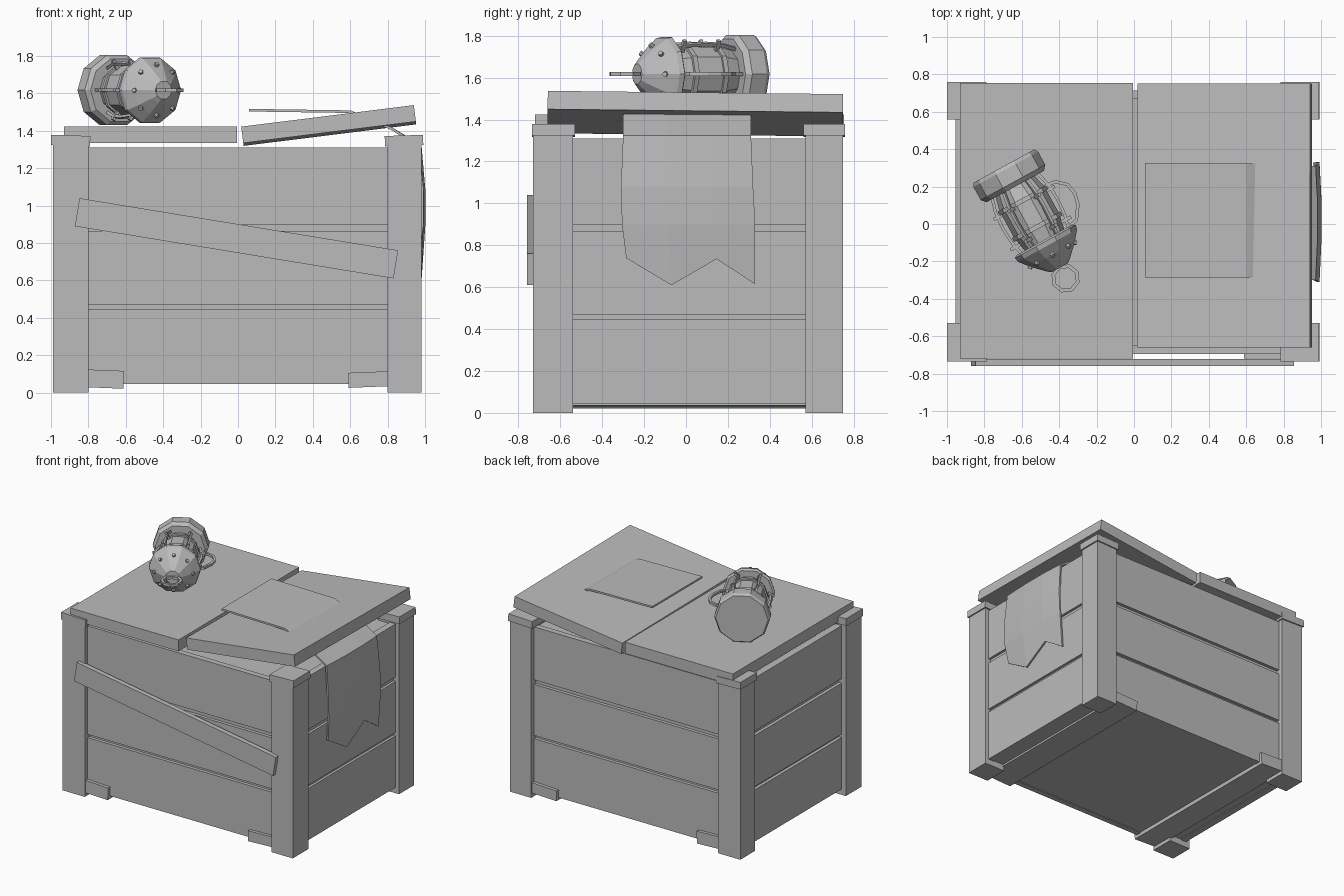
import bpy, bmesh, math
from mathutils import Matrix, Vector

if "Cube" in bpy.data.objects:
    bpy.data.objects.remove(bpy.data.objects["Cube"])

grey = bpy.data.materials.new("plain grey")
grey.diffuse_color = (0.5, 0.5, 0.5, 1)
grey.use_nodes = True
grey.node_tree.nodes["Principled BSDF"].inputs["Base Color"].default_value = grey.diffuse_color


def finish(name, bm):
    bmesh.ops.recalc_face_normals(bm, faces=bm.faces)
    me = bpy.data.meshes.new(name)
    bm.to_mesh(me)
    bm.free()
    me.materials.append(grey)
    ob = bpy.data.objects.new(name, me)
    bpy.context.collection.objects.link(ob)
    return ob


def box(name, x, y, z, rot=(0, 0, 0)):
    """Box from (min, max) ranges, turned about its own centre."""
    bm = bmesh.new()
    bmesh.ops.create_cube(bm, size=1)
    for v in bm.verts:
        v.co = [c * (r[1] - r[0]) for c, r in zip(v.co, (x, y, z))]
    ob = finish(name, bm)
    ob.location = [(r[0] + r[1]) / 2 for r in (x, y, z)]
    ob.rotation_euler = rot
    return ob


def lathe(name, profile, n, matrix):
    """Closed faceted solid from (height, radius) rings about local z."""
    bm = bmesh.new()
    rings = [[bm.verts.new((r * math.cos(2 * math.pi * k / n), r * math.sin(2 * math.pi * k / n), t))
              for k in range(n)] for t, r in profile]
    for a, b in zip(rings, rings[1:]):
        for k in range(n):
            bm.faces.new((a[k], a[(k + 1) % n], b[(k + 1) % n], b[k]))
    bm.faces.new(rings[0])
    bm.faces.new(rings[-1])
    ob = finish(name, bm)
    ob.matrix_world = matrix
    return ob


def rod(name, points, radius, matrix, closed=False):
    """Thin four-sided bar along a polyline."""
    bm = bmesh.new()
    pts = [Vector(p) for p in points]
    m, rings = len(pts), []
    normal = (pts[1] - pts[0]).cross(pts[2] - pts[1]).normalized()
    for i, p in enumerate(pts):
        nxt = pts[(i + 1) % m] if closed else pts[min(i + 1, m - 1)]
        prv = pts[(i - 1) % m] if closed else pts[max(i - 1, 0)]
        side = (nxt - prv).normalized().cross(normal)
        rings.append([bm.verts.new(p + radius * (side * a + normal * b))
                      for a, b in ((1, 1), (-1, 1), (-1, -1), (1, -1))])
    for i in range(m if closed else m - 1):
        a, b = rings[i], rings[(i + 1) % m]
        for k in range(4):
            bm.faces.new((a[k], a[(k + 1) % 4], b[(k + 1) % 4], b[k]))
    if not closed:
        bm.faces.new(rings[0])
        bm.faces.new(rings[-1])
    ob = finish(name, bm)
    ob.matrix_world = matrix
    return ob


# Crate core, seen only in the gaps between planks
box("crate_core", (-0.93, 0.93), (-0.67, 0.69), (0.05, 1.30))

# Three planks on each side
for i, z in enumerate(((0.045, 0.445), (0.47, 0.865), (0.90, 1.31))):
    box(f"front_plank_{i}", (-0.82, 0.82), (-0.695, -0.65), z)
    box(f"back_plank_{i}", (-0.82, 0.82), (0.67, 0.715), z)
    box(f"left_plank_{i}", (-0.955, -0.90), (-0.56, 0.59), z)
    box(f"right_plank_{i}", (0.90, 0.95), (-0.56, 0.59), z)

# Corner posts with caps
for side, px, cx in (("left", (-0.99, -0.80), (-1.0, -0.79)), ("right", (0.80, 0.98), (0.785, 0.99))):
    for end, py, cy in (("front", (-0.73, -0.54), (-0.735, -0.53)), ("back", (0.57, 0.75), (0.56, 0.76))):
        tilt = 0.03 if side == "left" else -0.03
        box(f"{end}_{side}_post", px, py, (0, 1.33))
        box(f"{end}_{side}_cap", cx, cy, (1.32, 1.375), (0, tilt, 0))

# Skids under the floor
box("left_skid", (-0.82, -0.61), (-0.72, 0.74), (0.025, 0.12), (0, 0.04, 0))
box("right_skid", (0.59, 0.81), (-0.72, 0.74), (0.03, 0.11), (0, -0.04, 0))

# Crooked board nailed across the front
box("diagonal_board", (-0.871, 0.855), (-0.76, -0.722), (0.749, 0.901), (0, math.radians(9.3), 0))

# Two lid halves, the right one lifted
box("left_lid", (-0.93, -0.005), (-0.72, 0.755), (1.335, 1.423))
box("right_lid", (0.02, 0.95), (-0.66, 0.75), (1.384, 1.472), (-0.011, math.radians(-7.1), 0))

# Cloth lying on the lid, slipping under it and hanging down the right side
bm = bmesh.new()
path = ((0.06, 1.51), (0.60, 1.502), (0.82, 1.412), (0.965, 1.32), (0.985, 1.08), (0.985, 0.90), (0.965, None))
ends = (0.74, 0.61, 0.735, 0.615)
rows = []
for i, (x, z) in enumerate(path):
    lo, hi = ((-0.285, 0.325), (-0.285, 0.325), (-0.30, 0.31), (-0.30, 0.31),
              (-0.31, 0.32), (-0.305, 0.33), (-0.285, 0.33))[i]
    rows.append([bm.verts.new((x + (0.01 if i > 2 and k in (1, 2) else 0),
                               lo + (hi - lo) * f, ends[k] if z is None else z))
                 for k, f in enumerate((0, 0.35, 0.7, 1))])
for a, b in zip(rows, rows[1:]):
    for k in range(3):
        bm.faces.new((a[k], a[k + 1], b[k + 1], b[k]))
cloth = finish("draped_cloth", bm)
mod = cloth.modifiers.new("thickness", 'SOLIDIFY')
mod.thickness = 0.014
mod.offset = 0

# Lantern lying on the left lid: local z runs from base to tip, local y is up
d = Vector((0.48, -0.877, 0)).normalized()
p = Vector((-d.y, d.x, 0))
L = Matrix((p, (0, 0, 1), d)).transposed().to_4x4()
L.translation = (-0.695, 0.31, 1.617)

lathe("lantern_base", ((0, 0.185), (0.02, 0.197), (0.10, 0.197), (0.125, 0.175)), 10, L)
lathe("lantern_glass", ((0.11, 0.115), (0.20, 0.137), (0.36, 0.137), (0.48, 0.115)), 10, L)
for t in (0.21, 0.37):
    lathe("lantern_band", ((t - 0.012, 0.148), (t + 0.012, 0.148)), 10, L)
lathe("lantern_cap", ((0.45, 0.17), (0.46, 0.185), (0.485, 0.18), (0.54, 0.135),
                      (0.60, 0.075), (0.62, 0.05)), 10, L)

# Bowed cage rods with pegs, and studs round the cap
for k in range(6):
    spin = L @ Matrix.Rotation(math.radians(60 * k), 4, 'Z')
    rod("cage_rod", ((0.135, 0, 0.11), (0.16, 0, 0.20), (0.166, 0, 0.29), (0.16, 0, 0.38), (0.14, 0, 0.47)),
        0.008, spin)
    for t in (0.225, 0.41):
        peg = box("cage_peg", (-0.03, 0.03), (-0.009, 0.009), (-0.009, 0.009))
        peg.matrix_world = spin @ Matrix.Translation((0.155, 0, t))
for k in range(8):
    spin = L @ Matrix.Rotation(math.radians(45 * k), 4, 'Z')
    lathe("cap_stud", ((-0.015, 0.014), (0.012, 0.012)), 6,
          spin @ Matrix.Translation((0.135, 0, 0.54)) @ Matrix.Rotation(math.radians(45), 4, 'Y'))

# Side handle and hanging ring
rod("side_handle", ((0.14, 0, 0.20), (0.20, 0, 0.205), (0.25, 0, 0.25), (0.262, 0, 0.31),
                    (0.248, 0, 0.37), (0.20, 0, 0.44), (0.15, 0, 0.45)), 0.009, L)
rod("tip_ring", [(0.068 * math.cos(math.pi * k / 4), 0, 0.685 + 0.068 * math.sin(math.pi * k / 4))
                 for k in range(8)], 0.010, L, True)
